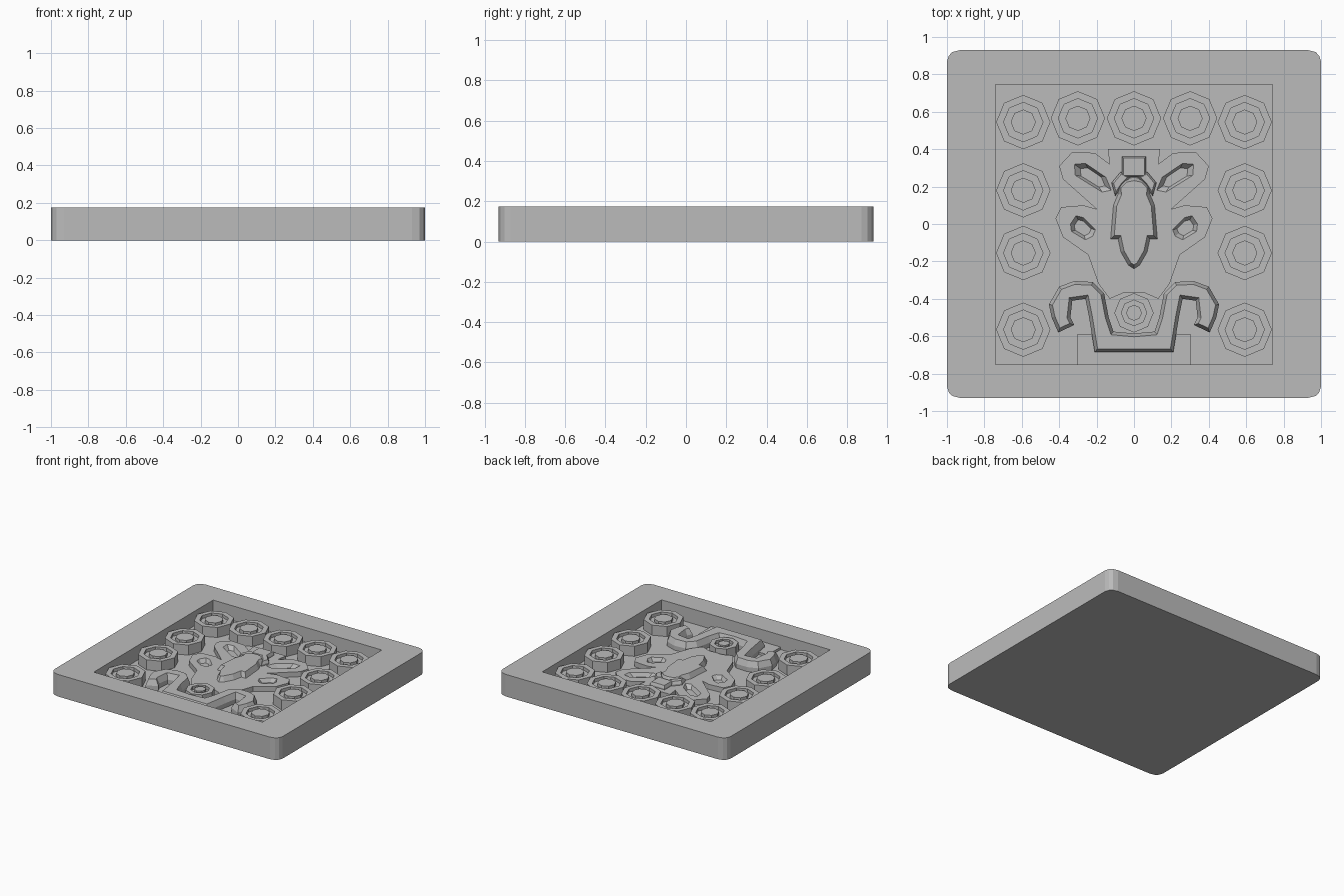
import bpy, bmesh, math

cube = bpy.data.objects.get("Cube")
if cube:
    bpy.data.objects.remove(cube, do_unlink=True)

stone = bpy.data.materials.new("stone_grey")
stone.use_nodes = True
GREY = (0.5, 0.5, 0.5, 1)
stone.diffuse_color = GREY
stone.node_tree.nodes["Principled BSDF"].inputs["Base Color"].default_value = GREY

FLOOR, PLATE, TOP = 0.06, 0.1, 0.14


def finish(bm, name):
    bmesh.ops.recalc_face_normals(bm, faces=bm.faces)
    mesh = bpy.data.meshes.new(name)
    bm.to_mesh(mesh)
    bm.free()
    mesh.materials.append(stone)
    ob = bpy.data.objects.new(name, mesh)
    bpy.context.collection.objects.link(ob)
    return ob


def mirrored(half):
    """Close a right-hand outline that starts and ends on the centre line."""
    return half + [(-x, y) for x, y in reversed(half) if x > 0]


def slab(name, pts, z0, z1, slope=0.0, slope_height=0.0):
    """Upright prism, with an optional sloped band around its top."""
    bm = bmesh.new()
    face = bm.faces.new([bm.verts.new((x, y, z0)) for x, y in pts])
    face.normal_update()
    if face.normal.z < 0:
        face.normal_flip()
    ext = bmesh.ops.extrude_face_region(bm, geom=[face])["geom"]
    for v in ext:
        if isinstance(v, bmesh.types.BMVert):
            v.co.z = z1 - slope_height
    cap = [f for f in ext if isinstance(f, bmesh.types.BMFace)]
    bm.normal_update()
    if slope:
        bmesh.ops.inset_region(bm, faces=cap, thickness=slope,
                               use_even_offset=True)
        for v in cap[0].verts:
            v.co.z = z1
    return finish(bm, name)


def rect(x0, x1, y0, y1):
    return [(x0, y0), (x1, y0), (x1, y1), (x0, y1)]


def funnel(name, pts, z0, z1, shrink):
    """Prism that is narrower at the bottom, used for sloped holes."""
    cx = sum(p[0] for p in pts) / len(pts)
    cy = sum(p[1] for p in pts) / len(pts)
    bm = bmesh.new()
    low = [bm.verts.new((cx + (x - cx) * shrink, cy + (y - cy) * shrink, z0))
           for x, y in pts]
    high = [bm.verts.new((x, y, z1)) for x, y in pts]
    bm.faces.new(low)
    bm.faces.new(high)
    for i in range(len(pts)):
        j = (i + 1) % len(pts)
        bm.faces.new((low[i], low[j], high[j], high[i]))
    return finish(bm, name)


def cut(target, cutter):
    mod = target.modifiers.new("cut", 'BOOLEAN')
    mod.operation, mod.solver, mod.object = 'DIFFERENCE', 'EXACT', cutter
    bpy.context.view_layer.objects.active = target
    bpy.ops.object.modifier_apply(modifier=mod.name)
    bpy.data.objects.remove(cutter, do_unlink=True)


def bolt(name, x, y, radii, z0, z1):
    """Octagonal nut with a groove around a central post."""
    a, b, c = radii
    groove = z1 - 0.025
    profile = [(a, z0), (a, z1), (b, z1), (b, groove), (c, groove), (c, z1)]
    bm = bmesh.new()
    rings = []
    for r, z in profile:
        rings.append([bm.verts.new((x + r * math.cos(k * math.pi / 4),
                                    y + r * math.sin(k * math.pi / 4), z))
                      for k in range(8)])
    for lo, hi in zip(rings, rings[1:]):
        for k in range(8):
            n = (k + 1) % 8
            bm.faces.new((lo[k], lo[n], hi[n], hi[k]))
    bm.faces.new(rings[0])
    bm.faces.new(rings[-1])
    return finish(bm, name)


# Frame with rounded corners and a square recess
corner = [(1, 0.87), (0.99, 0.9), (0.97, 0.92), (0.93, 0.93)]
right = [(x, -y) for x, y in reversed(corner)] + corner
frame = slab("frame", right + [(-x, y) for x, y in reversed(right)], 0, 0.175)
cut(frame, slab("recess_cutter", rect(-0.74, 0.74, -0.75, 0.745), FLOOR, 0.3))

# Bolts along both sides and the back
for side, label in ((1, "left"), (-1, "right")):
    for i, y in enumerate((0.545, 0.18, -0.155, -0.565)):
        bolt(f"{label}_bolt_{i + 1}", side * 0.592, y, (0.145, 0.105, 0.067), 0.05, TOP)
for i, x in enumerate((-0.3, 0, 0.3)):
    bolt(f"back_bolt_{i + 1}", x, 0.565, (0.145, 0.105, 0.067), 0.05, TOP)

# Face plate with ears and cheeks
plate = slab("face_plate", mirrored([
    (0, 0.4), (0.14, 0.4), (0.13, 0.32), (0.21, 0.38), (0.33, 0.385),
    (0.4, 0.31), (0.38, 0.24), (0.2, 0.08), (0.27, 0.1), (0.39, 0.09),
    (0.42, 0.03), (0.38, -0.07), (0.245, -0.165), (0.19, -0.32),
    (0.13, -0.4), (0.06, -0.37), (0, -0.37)]), 0.05, PLATE)

# Sloped eye and cheek hollows
eye = [(0.12, 0.18), (0.17, 0.17), (0.315, 0.26), (0.32, 0.32),
       (0.26, 0.325), (0.15, 0.25)]
cheek = [(0.205, -0.03), (0.22, -0.065), (0.26, -0.085), (0.335, -0.04),
         (0.34, 0), (0.31, 0.045), (0.27, 0.035)]
for side in (1, -1):
    for pts in (eye, cheek):
        cut(plate, funnel("hollow_cutter", [(side * x, y) for x, y in pts],
                          FLOOR + 0.01, PLATE + 0.001, 0.66))

# Nose with brow and forehead block
slab("nose", mirrored([
    (0, 0.25), (0.05, 0.24), (0.09, 0.2), (0.085, 0.16), (0.11, 0.1),
    (0.125, -0.08), (0.085, -0.08), (0.07, -0.15), (0.03, -0.22),
    (0, -0.24)]), 0.09, TOP, 0.018, 0.04)
slab("forehead_block", rect(-0.065, 0.065, 0.25, 0.36), 0.09, 0.13, 0.008, 0.02)
for side, label in ((1, "left"), (-1, "right")):
    slab(f"{label}_brow", [(side * x, y) for x, y in (
        (0.02, 0.25), (0.07, 0.28), (0.12, 0.22), (0.1, 0.15), (0.06, 0.21))],
        0.09, 0.132, 0.01, 0.02)

# Curled mouth, chin block and the small bolt inside the mouth
slab("curled_mouth", mirrored([
    (0, -0.585), (0.11, -0.575), (0.135, -0.5), (0.16, -0.37), (0.22, -0.31),
    (0.32, -0.305), (0.4, -0.335), (0.455, -0.43), (0.44, -0.5),
    (0.405, -0.58), (0.32, -0.54), (0.34, -0.5), (0.33, -0.41),
    (0.26, -0.4), (0.24, -0.5), (0.21, -0.685), (0, -0.685)]),
    0.05, TOP, 0.018, 0.045)
slab("chin_block", rect(-0.305, 0.305, -0.755, -0.59), 0.05, 0.08)
bolt("mouth_bolt", 0, -0.475, (0.105, 0.068, 0.042), 0.05, 0.135)
